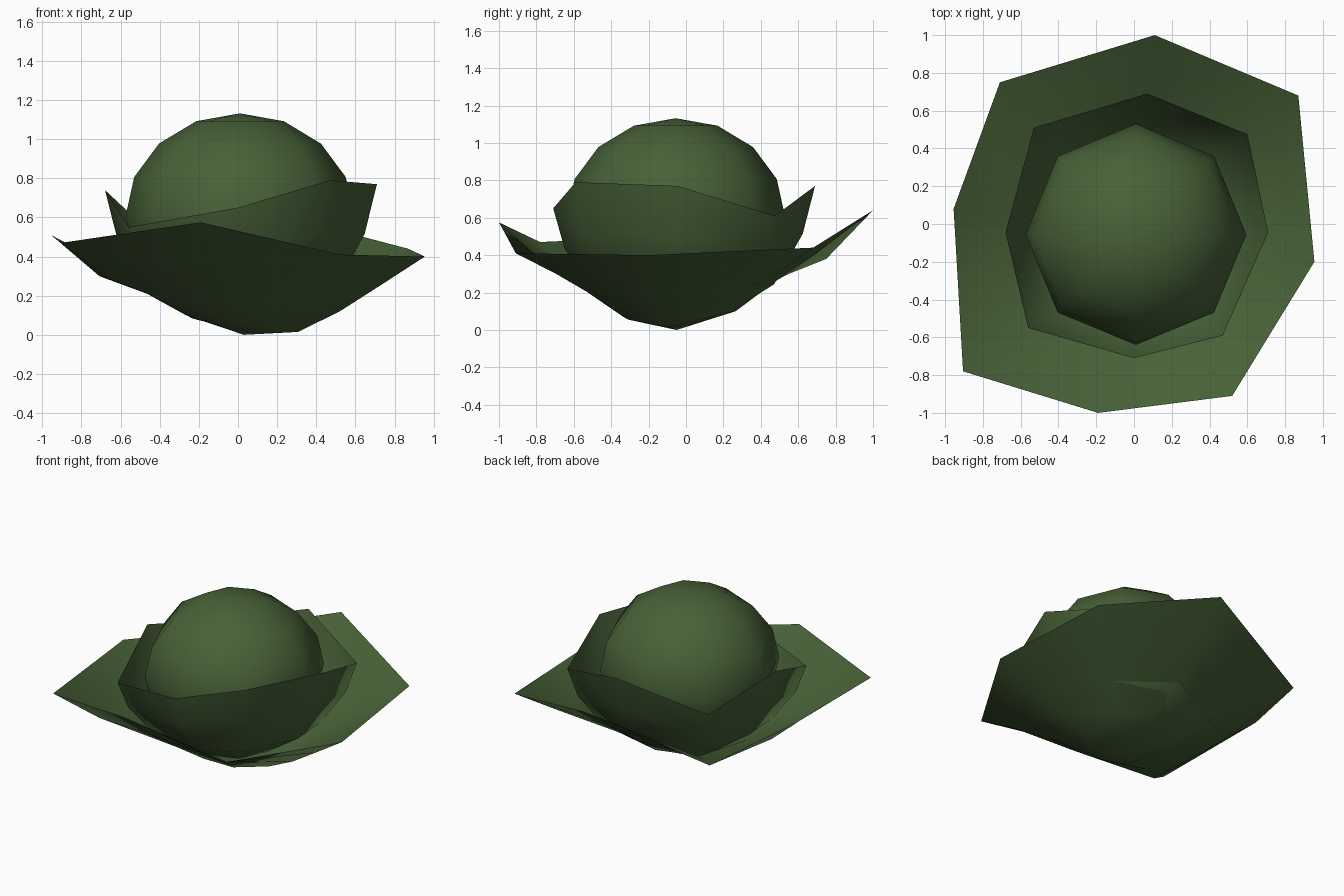
import bpy, bmesh

if "Cube" in bpy.data.objects:
    bpy.data.objects.remove(bpy.data.objects["Cube"])

green = bpy.data.materials.new("leaf green")
green.diffuse_color = (0.063, 0.120, 0.039, 1)
green.use_nodes = True
green.node_tree.nodes["Principled BSDF"].inputs["Base Color"].default_value = green.diffuse_color


def finish(name, bm):
    bmesh.ops.recalc_face_normals(bm, faces=bm.faces)
    me = bpy.data.meshes.new(name)
    bm.to_mesh(me)
    bm.free()
    for p in me.polygons:
        p.use_smooth = True
    me.materials.append(green)
    ob = bpy.data.objects.new(name, me)
    bpy.context.collection.objects.link(ob)
    return ob


def leaf_cup(name, pole, rim, rings):
    """Thin open cup: bottom point, rings of (radius fraction, heights), uneven rim."""
    bm = bmesh.new()
    px, py, pz = pole
    loops = []
    for rf, heights in rings + [(1, [p[2] for p in rim])]:
        loops.append([bm.verts.new((px + (x - px) * rf, py + (y - py) * rf, h))
                      for (x, y, z), h in zip(rim, heights)])
    bottom = bm.verts.new(pole)
    n = len(rim)
    for i in range(n):
        j = (i + 1) % n
        bm.faces.new((bottom, loops[0][j], loops[0][i]))
        for a, b in zip(loops, loops[1:]):
            bm.faces.new((a[i], a[j], b[j], b[i]))
    return finish(name, bm)


# round inner head
bm = bmesh.new()
bmesh.ops.create_uvsphere(bm, u_segments=8, v_segments=8, radius=1)
for v in bm.verts:
    v.co = (0.01 + v.co.x * 0.585, -0.055 + v.co.y * 0.585, 0.605 + v.co.z * 0.527)
finish("inner_head", bm)

# middle leaves hugging the head; lower rings follow the rim height
mid_rim = [(0.07, 0.69, 0.77), (0.60, 0.475, 0.61), (0.71, -0.045, 0.77), (0.47, -0.59, 0.79),
           (0, -0.71, 0.65), (-0.56, -0.55, 0.55), (-0.68, -0.045, 0.74), (-0.53, 0.51, 0.60)]
leaf_cup("middle_leaves", (0.01, -0.04, 0.04), mid_rim,
         [(rf, [0.04 + (p[2] - 0.04) * zf for p in mid_rim])
          for rf, zf in [(0.36, 0.065), (0.70, 0.28), (0.91, 0.65)]])

# wide open outer leaves, points run clockwise from the back
leaf_cup("outer_leaves", (0.03, -0.05, 0.0),
         [(0.11, 1.0, 0.64), (0.87, 0.68, 0.44), (0.955, -0.20, 0.40), (0.52, -0.91, 0.41),
          (-0.19, -1.0, 0.575), (-0.905, -0.78, 0.47), (-0.955, 0.08, 0.51), (-0.71, 0.75, 0.38)],
         [(0.30, [0.10, 0.08, 0.015, 0.055, 0.07, 0.10, 0.10, 0.10]),
          (0.53, [0.28, 0.22, 0.12, 0.19, 0.22, 0.21, 0.225, 0.21]),
          (0.75, [0.44, 0.31, 0.25, 0.30, 0.37, 0.29, 0.30, 0.30])])
